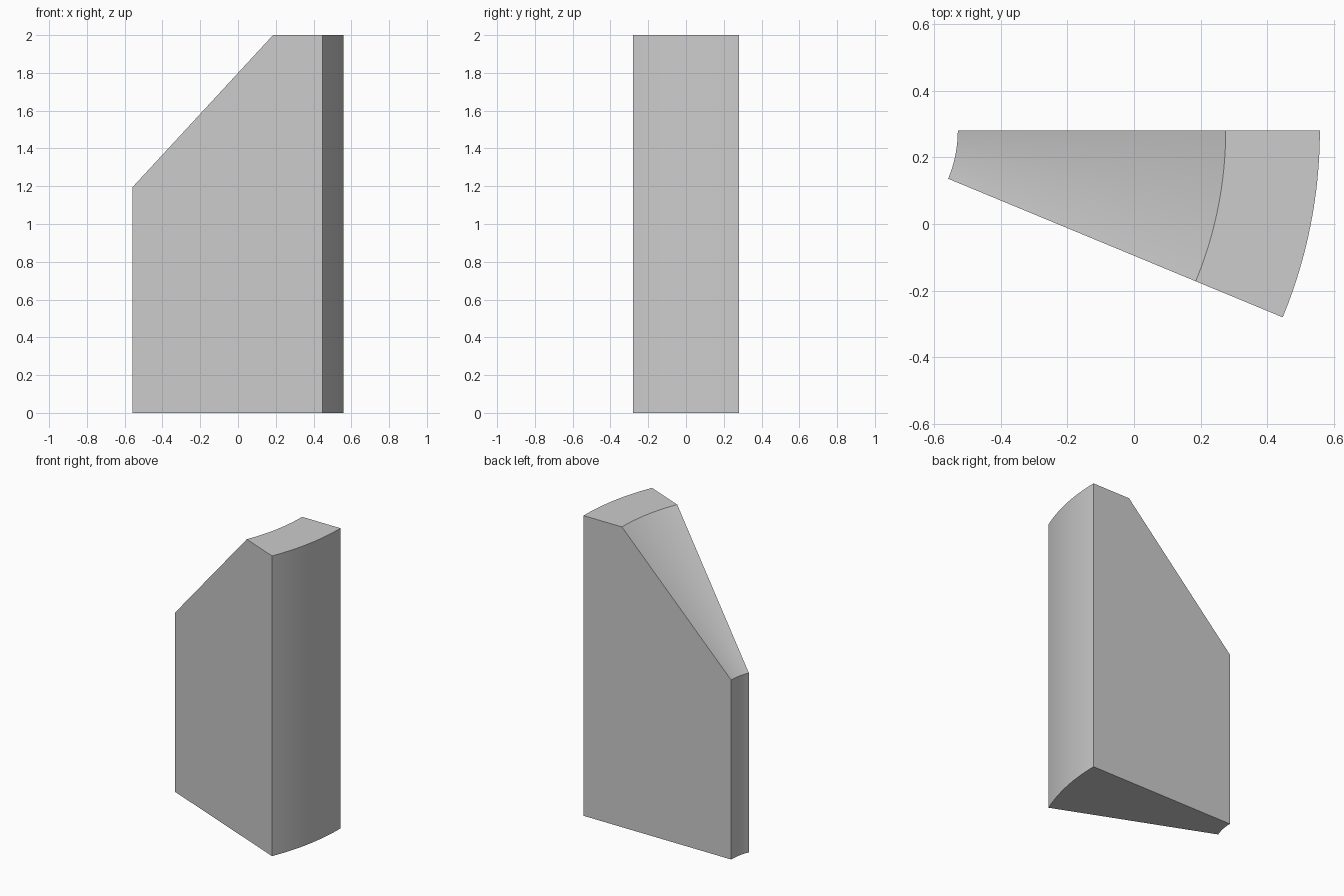
import bpy, bmesh, math

cube = bpy.data.objects.get("Cube")
if cube:
    bpy.data.objects.remove(cube, do_unlink=True)

# Plain grey material
grey = bpy.data.materials.new("plain grey")
grey.use_nodes = True
color = (0.604, 0.604, 0.604, 1)
grey.diffuse_color = color
grey.node_tree.nodes["Principled BSDF"].inputs["Base Color"].default_value = color

# Sweep axis, radii and heights of the chamfered wall section
AXIS_X, AXIS_Y = -0.9085, 0.281
INNER, LIP, OUTER = 0.379, 1.184, 1.467
SHOULDER, TOP = 1.195, 2.0
SWEEP, STEPS = math.radians(22.5), 16
profile = [(INNER, 0), (OUTER, 0), (OUTER, TOP), (LIP, TOP), (INNER, SHOULDER)]

# Sweep the section clockwise around the axis
bm = bmesh.new()
rings = []
for i in range(STEPS + 1):
    a = -SWEEP * i / STEPS
    rings.append([bm.verts.new((AXIS_X + r * math.cos(a), AXIS_Y + r * math.sin(a), z))
                  for r, z in profile])
for r0, r1 in zip(rings, rings[1:]):
    for j in range(len(profile)):
        k = (j + 1) % len(profile)
        bm.faces.new((r0[j], r0[k], r1[k], r1[j]))

# Flat end walls
bm.faces.new(rings[0])
bm.faces.new(rings[-1])
bmesh.ops.recalc_face_normals(bm, faces=bm.faces)

mesh = bpy.data.meshes.new("wedge_block")
bm.to_mesh(mesh)
bm.free()
mesh.materials.append(grey)
wedge = bpy.data.objects.new("wedge_block", mesh)
bpy.context.collection.objects.link(wedge)

# Smooth curved walls, crisp edges
bpy.ops.object.select_all(action='DESELECT')
wedge.select_set(True)
bpy.context.view_layer.objects.active = wedge
bpy.ops.object.shade_smooth_by_angle(angle=math.radians(30))
